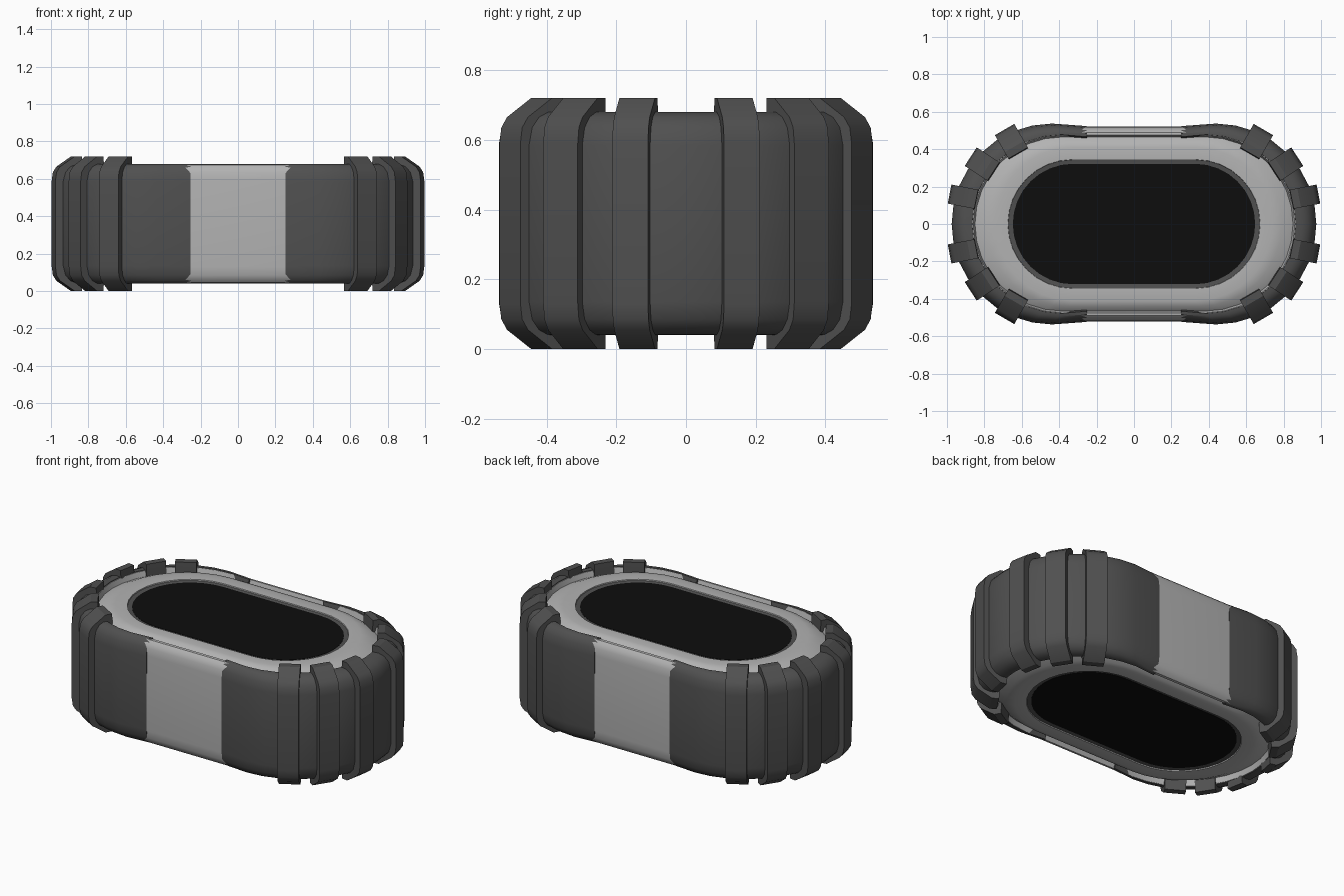
import bpy, bmesh, math

if "Cube" in bpy.data.objects:
    bpy.data.objects.remove(bpy.data.objects["Cube"])

H = 0.72  # total height


def material(name, v):
    m = bpy.data.materials.new(name)
    m.diffuse_color = (v, v, v, 1)
    m.use_nodes = True
    m.node_tree.nodes["Principled BSDF"].inputs["Base Color"].default_value = m.diffuse_color
    return m


LIGHT, DARK, BLACK = material("light_grey", 0.45), material("dark_grey", 0.08), material("black", 0.004)


def stadium(hx, hy, z, n=16):
    pts = []
    for side in (1, -1):
        for i in range(n + 1):
            a = -math.pi / 2 + math.pi * i / n
            pts.append((side * (hx - hy + hy * math.cos(a)), side * hy * math.sin(a), z))
    return pts


def mirrored(top):
    # Top half of a profile, inner to outer, continued down to its mirror image
    return top + [(x, y, H - z) for x, y, z in reversed(top)]


def loft(bm, profile, ring=False):
    loops = [[bm.verts.new(p) for p in stadium(*s)] for s in profile]
    pairs = list(zip(loops, loops[1:])) + ([(loops[-1], loops[0])] if ring else [])
    for a, b in pairs:
        for i in range(len(a)):
            j = (i + 1) % len(a)
            bm.faces.new((a[i], a[j], b[j], b[i]))
    if not ring:
        bm.faces.new(loops[0])
        bm.faces.new(loops[-1])


def finish(bm, name, mat, mirror=None, angle=35):
    bmesh.ops.recalc_face_normals(bm, faces=bm.faces)
    me = bpy.data.meshes.new(name)
    bm.to_mesh(me)
    bm.free()
    ob = bpy.data.objects.new(name, me)
    bpy.context.collection.objects.link(ob)
    me.materials.append(mat)
    if mirror:
        ob.modifiers.new("mirror", 'MIRROR').use_axis = mirror
    bpy.ops.object.select_all(action='DESELECT')
    ob.select_set(True)
    bpy.context.view_layer.objects.active = ob
    bpy.ops.object.shade_smooth_by_angle(angle=math.radians(angle))
    return ob


# Light core with raised bezels at both ends and the plain side panels
bm = bmesh.new()
loft(bm, mirrored([
    (0.67, 0.34, 0.655), (0.675, 0.345, 0.678), (0.74, 0.41, 0.68), (0.79, 0.44, 0.672),
    (0.85, 0.465, 0.645), (0.86, 0.475, 0.677), (0.88, 0.49, 0.675), (0.90, 0.505, 0.66),
    (0.912, 0.516, 0.635), (0.92, 0.52, 0.59)]))
finish(bm, "core_body", LIGHT)

# Dark inner rims and black windows, top and bottom
bm = bmesh.new()
loft(bm, mirrored([(0.645, 0.32, 0.668), (0.675, 0.345, 0.672), (0.675, 0.345, 0.64)]))
finish(bm, "window_rims", DARK)
bm = bmesh.new()
loft(bm, mirrored([(0.648, 0.322, 0.67)]))
finish(bm, "windows", BLACK)

# Dark end shells, cut back to leave the side panels open
bm = bmesh.new()
loft(bm, mirrored([
    (0.855, 0.468, 0.64), (0.865, 0.478, 0.68), (0.90, 0.495, 0.679), (0.935, 0.513, 0.665),
    (0.962, 0.529, 0.635), (0.975, 0.537, 0.585)]), ring=True)
bmesh.ops.bisect_plane(bm, geom=bm.verts[:] + bm.edges[:] + bm.faces[:], plane_co=(0.25, 0, 0),
                       plane_no=(1, 0, 0), clear_inner=True)
bmesh.ops.holes_fill(bm, edges=[e for e in bm.edges if e.is_boundary])
for v in bm.verts:
    if v.co.x < 0.26:
        v.co.y *= 0.975
        if abs(v.co.z - H / 2) < 0.30:
            v.co.x += 0.005
finish(bm, "end_shells", DARK, (True, False, False))

# Chamfered grip ribs around each end: centre x, y, facing angle, width
RIB = [(-0.15, 0.64), (-0.145, 0.72), (-0.105, 0.72), (-0.025, 0.665), (-0.006, 0.635), (0, 0.59)]
profile = RIB + [(d, H - z) for d, z in reversed(RIB)]
for k, (cx, cy, deg, w) in enumerate([(0.986, 0.16, 11, 0.104), (0.873, 0.36, 33, 0.118),
                                      (0.692, 0.505, 60, 0.12)]):
    c, s = math.cos(math.radians(deg)), math.sin(math.radians(deg))
    bm = bmesh.new()
    sides = []
    for t in (-w / 2, w / 2):
        sides.append([bm.verts.new((cx + d * c - t * s, cy + d * s + t * c, z)) for d, z in profile])
    for i in range(len(profile)):
        j = (i + 1) % len(profile)
        bm.faces.new((sides[0][i], sides[0][j], sides[1][j], sides[1][i]))
    bm.faces.new(sides[0])
    bm.faces.new(sides[1])
    finish(bm, f"grip_ribs_{k + 1}", DARK, (True, True, False), 30)
